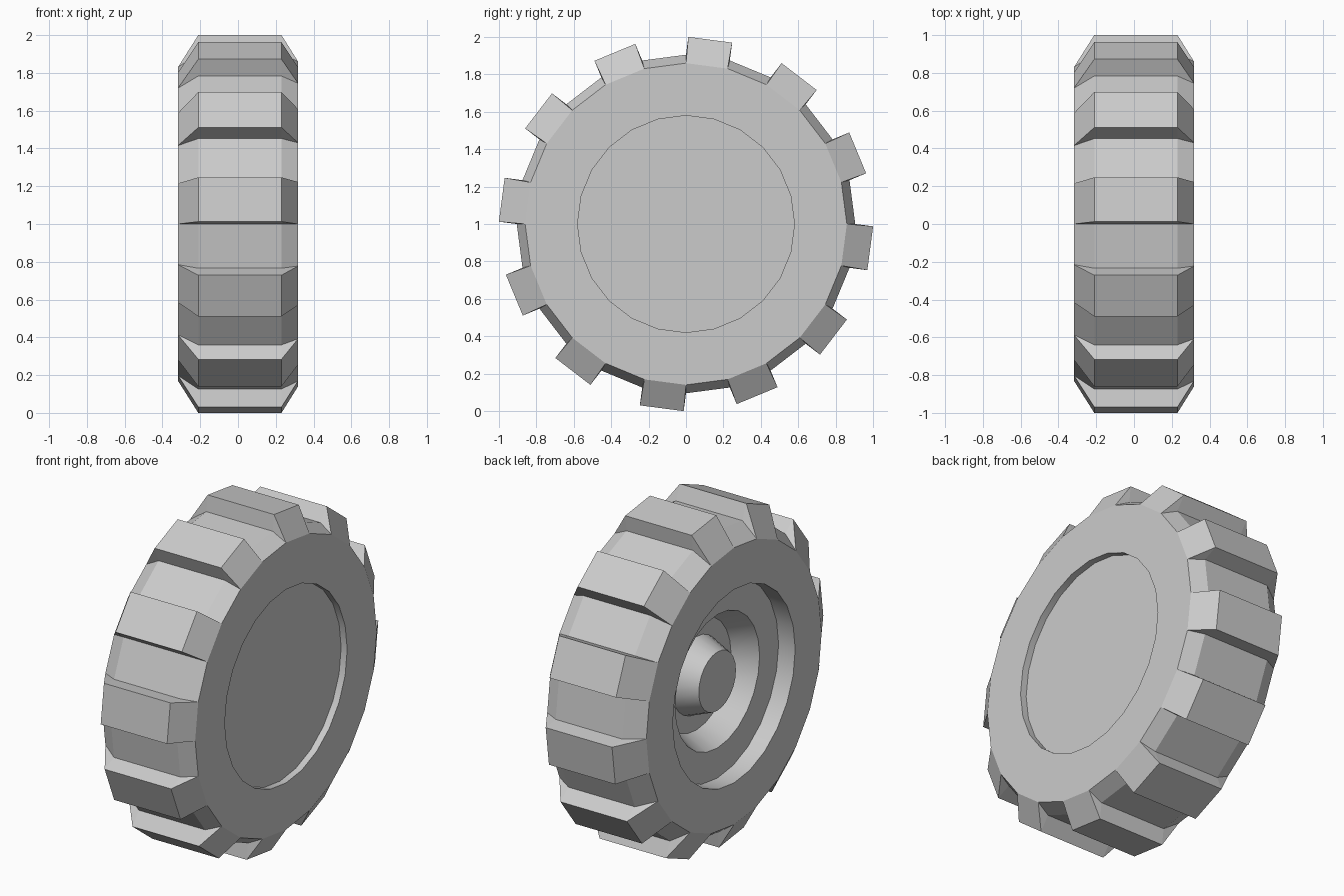
import bpy, bmesh
from math import sin, cos, pi, radians
from mathutils import Vector

if "Cube" in bpy.data.objects:
    bpy.data.objects.remove(bpy.data.objects["Cube"])

N = 24            # sides of the wheel
CENTRE_Z = 1.0


def point(x, r, i):
    a = 2 * pi * i / N
    return Vector((x, r * cos(a), CENTRE_Z + r * sin(a)))


def ring(bm, x, r):
    return [bm.verts.new(point(x, r, i)) for i in range(N)]


def finish(name, bm):
    bmesh.ops.recalc_face_normals(bm, faces=bm.faces[:])
    mesh = bpy.data.meshes.new(name)
    bm.to_mesh(mesh)
    bm.free()
    ob = bpy.data.objects.new(name, mesh)
    bpy.context.collection.objects.link(ob)
    return ob


def lathe(name, profile, cap_first=False, cap_last=False):
    """Revolve (x, r) points about the axle."""
    bm = bmesh.new()
    rings = [ring(bm, x, r) for x, r in profile]
    for a, b in zip(rings, rings[1:]):
        for i in range(N):
            j = (i + 1) % N
            bm.faces.new((a[i], a[j], b[j], b[i]))
    if cap_first:
        bm.faces.new(rings[0])
    if cap_last:
        bm.faces.new(rings[-1])
    ob = finish(name, bm)
    bpy.ops.object.select_all(action='DESELECT')
    ob.select_set(True)
    bpy.context.view_layer.objects.active = ob
    bpy.ops.object.shade_smooth_by_angle(angle=radians(20))
    return ob


# Tire: bevelled body, with every second facet raised into a tread block
bm = bmesh.new()
XL, XR, BL, BR = -0.318, 0.318, -0.21, 0.23
rings = [ring(bm, x, r) for x, r in
         [(XL, 0.58), (XL, 0.83), (BL, 0.905), (BR, 0.905), (XR, 0.86), (XR, 0.58)]]
lift = 0.9935 - 0.905 * cos(pi / N)
for i in range(N):
    j = (i + 1) % N
    quads = [(a[i], a[j], b[j], b[i]) for a, b in zip(rings, rings[1:])]
    bm.faces.new(quads[0])
    bm.faces.new(quads[4])
    if i % 2 == 0:
        for q in quads[1:4]:
            bm.faces.new(q)
        continue
    out = (point(0, 1, i + 0.5) - Vector((0, 0, CENTRE_Z))) * lift
    tl, tr = ([bm.verts.new(r[k].co + out) for k in (i, j)] for r in rings[2:4])
    bm.faces.new((tl[0], tl[1], tr[1], tr[0]))
    bm.faces.new((rings[1][i], rings[1][j], tl[1], tl[0]))
    bm.faces.new((rings[4][i], rings[4][j], tr[1], tr[0]))
    for s, k in enumerate((i, j)):
        bm.faces.new((rings[1][k], rings[2][k], tl[s]))
        bm.faces.new((rings[2][k], rings[3][k], tr[s], tl[s]))
        bm.faces.new((rings[3][k], rings[4][k], tr[s]))
finish("tire", bm)

# Rim: shallow dish on one side, stepped bowl with tapered hub on the other
lathe("wheel_rim",
      [(XR - 0.04, 0.0001), (XR - 0.04, 0.58), (XR, 0.58)][1:] +
      [], cap_first=True)
lathe("hub_bowl",
      [(XL, 0.58), (XL + 0.11, 0.58), (XL + 0.11, 0.40), (XL + 0.25, 0.33),
       (XL + 0.25, 0.23), (XL + 0.11, 0.176)], cap_last=True)
# Orient the open shells outward along the axle
for name, sign in (("wheel_rim", 1), ("hub_bowl", -1)):
    mesh = bpy.data.objects[name].data
    cap = max(mesh.polygons, key=lambda p: len(p.vertices))
    if cap.normal.x * sign < 0:
        mesh.flip_normals()
